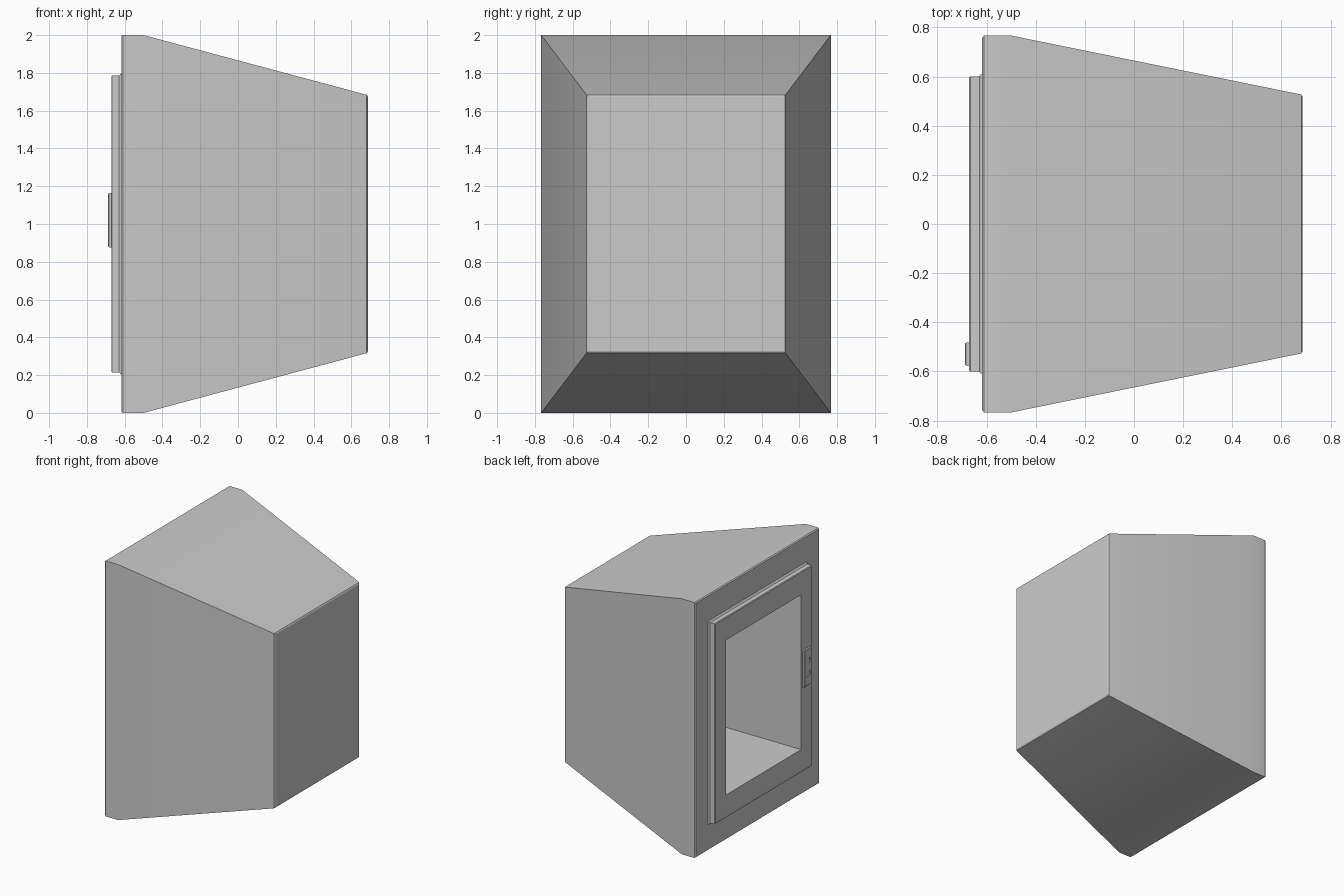
import bpy, bmesh, math
from mathutils import Matrix

if "Cube" in bpy.data.objects:
    bpy.data.objects.remove(bpy.data.objects["Cube"])


def loft(name, rings, cy=0.0, cz=1.0, loop=False):
    """Skin rectangular rings (x, half width y, half height z) into one mesh."""
    bm = bmesh.new()
    vs = [[bm.verts.new((x, cy + sy * hy, cz + sz * hz))
           for sy, sz in ((-1, -1), (1, -1), (1, 1), (-1, 1))]
          for x, hy, hz in rings]
    pairs = list(zip(vs, vs[1:]))
    if loop:
        pairs.append((vs[-1], vs[0]))
    for a, b in pairs:
        for i in range(4):
            j = (i + 1) % 4
            bm.faces.new((a[i], a[j], b[j], b[i]))
    if not loop:
        bm.faces.new(vs[0])
        bm.faces.new(vs[-1])
    bmesh.ops.recalc_face_normals(bm, faces=bm.faces)
    return finish(name, bm)


def finish(name, bm):
    mesh = bpy.data.meshes.new(name)
    bm.to_mesh(mesh)
    bm.free()
    ob = bpy.data.objects.new(name, mesh)
    bpy.context.collection.objects.link(ob)
    return ob


def smooth(ob):
    bpy.ops.object.select_all(action='DESELECT')
    ob.select_set(True)
    bpy.context.view_layer.objects.active = ob
    bpy.ops.object.shade_smooth_by_angle(angle=math.radians(30))


OPEN_Y, OPEN_Z = 0.466, 0.606

# Tapered cabinet with a straight box cavity open towards -x
cabinet = loft("cabinet", [
    (0.687, 0.518, 0.675), (0.681, 0.527, 0.684),
    (-0.50, 0.767, 1.0), (-0.61, 0.767, 1.0), (-0.618, 0.760, 0.993),
    (-0.618, OPEN_Y, OPEN_Z), (0.62, OPEN_Y, OPEN_Z)])
smooth(cabinet)

# Raised frame around the opening, flared where it meets the cabinet
frame = loft("door_frame", [
    (-0.616, 0.612, 0.797), (-0.622, 0.610, 0.795), (-0.630, 0.601, 0.785),
    (-0.666, 0.601, 0.785), (-0.671, 0.596, 0.780),
    (-0.671, OPEN_Y, OPEN_Z), (-0.616, OPEN_Y, OPEN_Z)], loop=True)
smooth(frame)

# Latch plate on one side of the frame
latch = loft("latch_plate", [
    (-0.669, 0.048, 0.144), (-0.683, 0.047, 0.143), (-0.6875, 0.042, 0.138)],
    cy=-0.53, cz=1.02)

# Two shallow round dimples cut into the latch plate
bm = bmesh.new()
for z in (1.07, 0.97):
    bmesh.ops.create_cone(
        bm, cap_ends=True, segments=24, radius1=0.026, radius2=0.026, depth=0.02,
        matrix=Matrix.Translation((-0.692, -0.53, z)) @ Matrix.Rotation(math.pi / 2, 4, 'Y'))
cutter = finish("dimple_cutter", bm)
cutter.hide_render = True
cutter.hide_set(True)
smooth(latch)
cut = latch.modifiers.new("dimples", 'BOOLEAN')
cut.operation = 'DIFFERENCE'
cut.solver = 'EXACT'
cut.object = cutter
